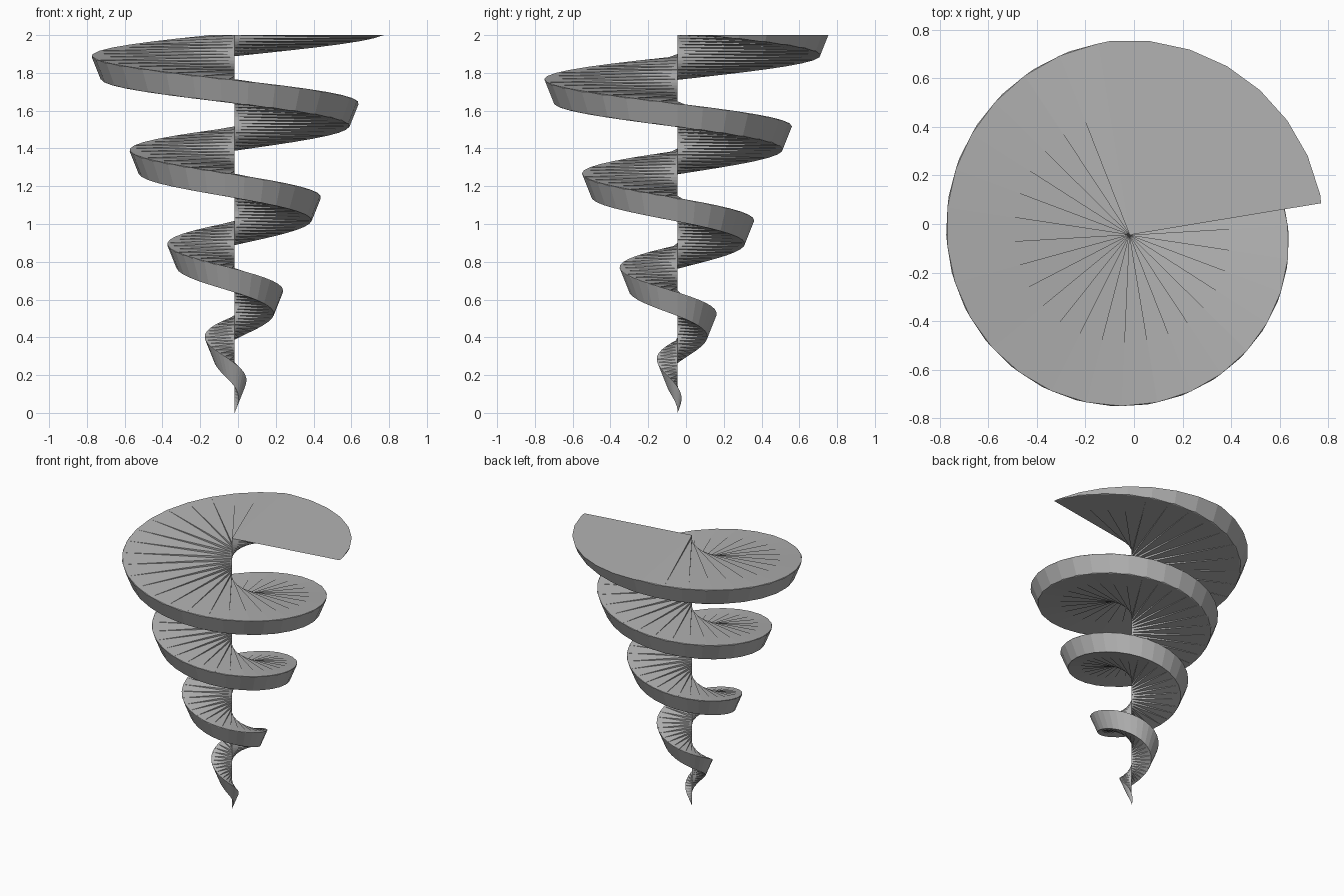
import bpy, bmesh
from math import cos, sin, radians, pi
from mathutils import Vector

cube = bpy.data.objects.get("Cube")
if cube:
    bpy.data.objects.remove(cube, do_unlink=True)

HEIGHT, RADIUS, TURNS, SIDES = 2.0, 0.803, 4, 30
AXIS = Vector((-0.018, -0.045, 0))
STEP = 360 / SIDES
START, SWEEP = 9.4, 90.0
SLICES = TURNS * SIDES


def on_polygon(angle):
    """Point on the regular polygon outline at an angle in degrees."""
    off = (angle % STEP) - STEP / 2
    r = RADIUS * cos(pi / SIDES) / cos(radians(off))
    return Vector((r * cos(radians(angle)), r * sin(radians(angle)), 0))


# Quarter-circle section with its corner on the axis
angles = [START] + [k * STEP for k in range(SIDES) if START < k * STEP < START + SWEEP]
angles.append(START + SWEEP)
section = [Vector((0, 0, 0))] + [on_polygon(a) for a in angles]
count = len(section)

# Stack of sections that twist and grow from the tip upward
bm = bmesh.new()
rings = []
for i in range(SLICES + 1):
    t = i / SLICES
    turn = radians((1 - t) * TURNS * 360)
    scale = max(t, 0.001)
    ring = []
    for p in section:
        x = (p.x * cos(turn) - p.y * sin(turn)) * scale
        y = (p.x * sin(turn) + p.y * cos(turn)) * scale
        ring.append(bm.verts.new(AXIS + Vector((x, y, HEIGHT * t))))
    rings.append(ring)

# Walls between sections, each quad split along its shorter diagonal
for low, high in zip(rings, rings[1:]):
    for k in range(count):
        a, b = low[k], low[(k + 1) % count]
        c, d = high[(k + 1) % count], high[k]
        if (a.co - c.co).length < (b.co - d.co).length:
            tris = ((a, b, c), (a, c, d))
        else:
            tris = ((a, b, d), (b, c, d))
        for tri in tris:
            bm.faces.new(tri)

# Flat end caps
bm.faces.new(rings[-1])
bm.faces.new(list(reversed(rings[0])))

mesh = bpy.data.meshes.new("spiral_cone")
bm.to_mesh(mesh)
bm.free()
spiral = bpy.data.objects.new("spiral_cone", mesh)
bpy.context.collection.objects.link(spiral)

# Plain grey material
grey = bpy.data.materials.new("plain_grey")
grey.use_nodes = True
colour = (0.45, 0.45, 0.45, 1)
grey.diffuse_color = colour
grey.node_tree.nodes["Principled BSDF"].inputs["Base Color"].default_value = colour
mesh.materials.append(grey)
